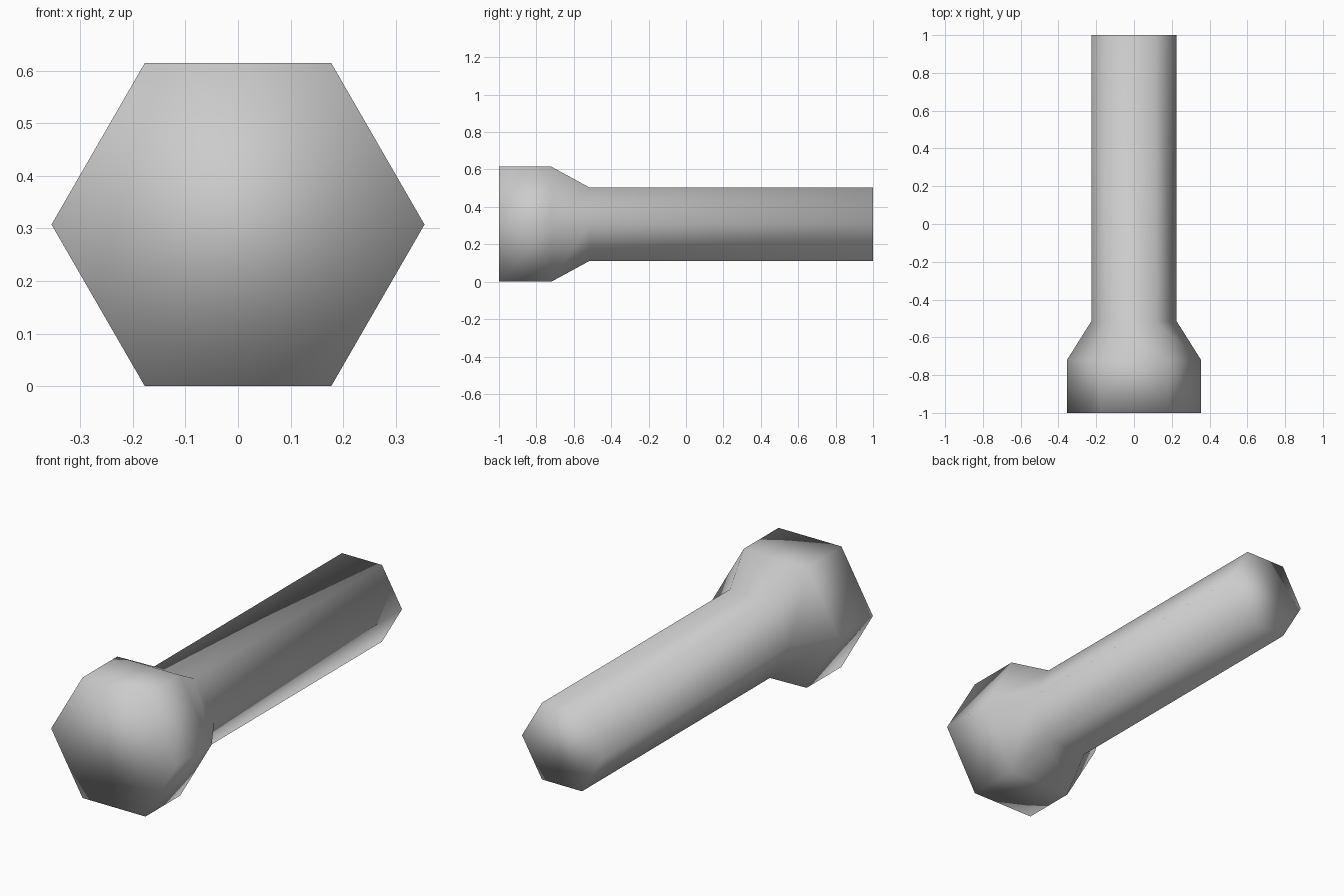
import bpy, bmesh, math

cube = bpy.data.objects.get("Cube")
if cube:
    bpy.data.objects.remove(cube, do_unlink=True)

# Plain grey metal
grey = bpy.data.materials.new("plain_grey")
colour = (0.6, 0.6, 0.6, 1)
grey.use_nodes = True
grey.diffuse_color = colour
grey.node_tree.nodes["Principled BSDF"].inputs["Base Color"].default_value = colour

SIDES = 6
HEAD, SHAFT = 0.355, 0.226
AXIS_Z = HEAD * math.cos(math.pi / SIDES)

# Rings along the bolt: (y position, radius)
profile = [(-1, HEAD), (-0.72, HEAD), (-0.515, SHAFT), (1, SHAFT)]

bm = bmesh.new()
rings = []
for y, r in profile:
    angles = [math.tau * i / SIDES for i in range(SIDES)]
    rings.append([bm.verts.new((r * math.cos(a), y, AXIS_Z + r * math.sin(a)))
                  for a in angles])

# Head, taper and shaft walls
for a, b in zip(rings, rings[1:]):
    for i in range(SIDES):
        j = (i + 1) % SIDES
        bm.faces.new((a[i], a[j], b[j], b[i]))

# Flat end caps
bm.faces.new(rings[0])
bm.faces.new(rings[-1])
bmesh.ops.recalc_face_normals(bm, faces=bm.faces)

# Soft shading runs over every edge
for f in bm.faces:
    f.smooth = True

mesh = bpy.data.meshes.new("hex_bolt")
bm.to_mesh(mesh)
bm.free()
mesh.materials.append(grey)
bolt = bpy.data.objects.new("hex_bolt", mesh)
bpy.context.collection.objects.link(bolt)
